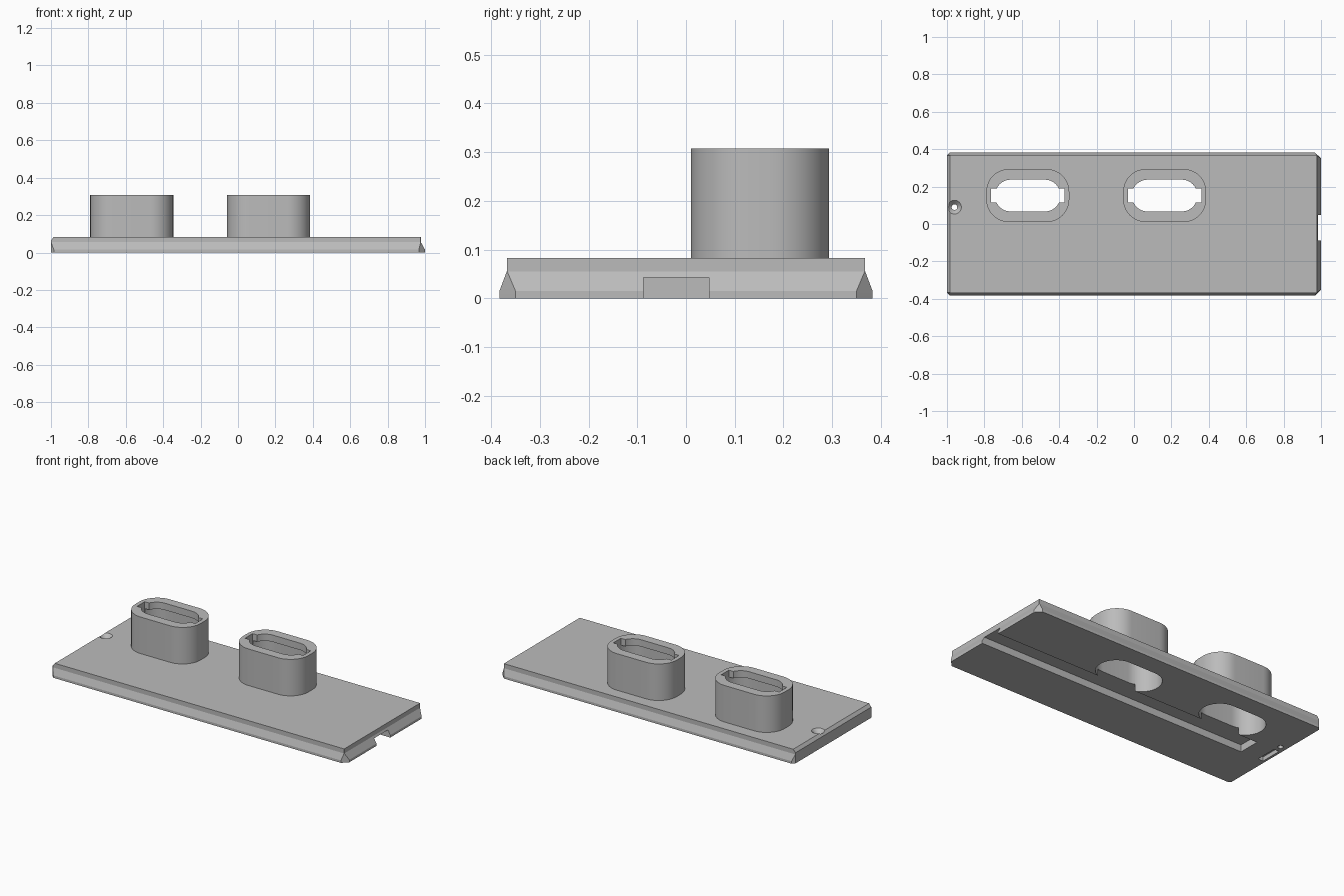
import bpy
import math

cube = bpy.data.objects.get("Cube")
if cube:
    bpy.data.objects.remove(cube, do_unlink=True)

grey = bpy.data.materials.new("plain grey")
grey.use_nodes = True
GREY = (0.5, 0.5, 0.5, 1)
grey.diffuse_color = GREY
grey.node_tree.nodes["Principled BSDF"].inputs["Base Color"].default_value = GREY


def loft(name, rings):
    """Closed solid through rings that share one point count."""
    n = len(rings[0])
    verts = [p for ring in rings for p in ring]
    faces = [list(range(n))[::-1], [len(verts) - n + i for i in range(n)]]
    for r in range(len(rings) - 1):
        for i in range(n):
            j = (i + 1) % n
            faces.append([r * n + i, r * n + j, (r + 1) * n + j, (r + 1) * n + i])
    mesh = bpy.data.meshes.new(name)
    mesh.from_pydata(verts, [], faces)
    mesh.materials.append(grey)
    obj = bpy.data.objects.new(name, mesh)
    bpy.context.collection.objects.link(obj)
    return obj


def rounded(cx, cy, hx, hy, r, z, steps=12):
    """Rounded rectangle outline at height z."""
    ring = []
    for q, (sx, sy) in enumerate([(1, 1), (-1, 1), (-1, -1), (1, -1)]):
        for k in range(steps + 1):
            a = (q + k / steps) * math.pi / 2
            ring.append((cx + sx * (hx - r) + r * math.cos(a),
                         cy + sy * (hy - r) + r * math.sin(a), z))
    return ring


def box(name, x0, x1, y0, y1, z0, z1):
    return loft(name, [[(x0, y0, z), (x1, y0, z), (x1, y1, z), (x0, y1, z)]
                       for z in (z0, z1)])


def circle(cx, cy, r, z):
    return [(cx + r * math.cos(k * math.pi / 16),
             cy + r * math.sin(k * math.pi / 16), z) for k in range(32)]


def combine(target, tool, operation):
    mod = target.modifiers.new(tool.name, 'BOOLEAN')
    mod.operation = operation
    mod.solver = 'EXACT'
    mod.object = tool
    bpy.context.view_layer.update()
    graph = bpy.context.evaluated_depsgraph_get()
    mesh = bpy.data.meshes.new_from_object(target.evaluated_get(graph))
    target.modifiers.clear()
    target.data = mesh
    bpy.data.objects.remove(tool, do_unlink=True)


def plate_ring(z, left, right, half, cut_left, cut_right):
    """Plate outline with clipped corners."""
    a, b = cut_left, cut_right
    pts = [(left + a, -half), (right - b, -half), (right, b - half), (right, half - b),
           (right - b, half), (left + a, half), (left, half - a), (left, a - half)]
    return [(x, y, z) for x, y in pts]


TOP = 0.083
plate = loft("base_plate", [
    plate_ring(0, -1, 1, 0.383, 0.015, 0.033),
    plate_ring(0.015, -1, 1, 0.383, 0.015, 0.033),
    plate_ring(0.055, -1, 0.978, 0.368, 0.001, 0.001),
    plate_ring(0.065, -1, 0.978, 0.368, 0.001, 0.001),
    plate_ring(TOP, -0.985, 0.978, 0.368, 0.001, 0.001)])

# Two oval sockets, hollow below a slotted lip
CY = 0.152
SOCKETS = (-0.568, 0.164)
for cx in SOCKETS:
    combine(plate, loft("socket", [rounded(cx, CY, 0.222, 0.142, 0.122, z)
                                   for z in (0.06, 0.307)]), 'UNION')
for cx in SOCKETS:
    combine(plate, loft("chamber", [rounded(cx, CY, 0.202, 0.113, 0.112, z)
                                    for z in (-0.1, 0.265)]), 'DIFFERENCE')
    combine(plate, loft("opening", [rounded(cx, CY, 0.175, 0.085, 0.084, z)
                                    for z in (0.2, 0.4)]), 'DIFFERENCE')
    combine(plate, box("key_slot", cx - 0.197, cx + 0.197, CY - 0.037, CY + 0.037,
                       0.21, 0.41), 'DIFFERENCE')

# Cable groove underneath, open at one end, and a small pocket at the other
combine(plate, box("groove", -0.83, 1.1, -0.087, 0.047, -0.1, 0.043), 'DIFFERENCE')
combine(plate, box("pocket", -0.985, -0.95, -0.087, 0.047, -0.1, 0.025), 'DIFFERENCE')

# Countersunk screw hole
combine(plate, loft("screw_hole", [circle(-0.96, 0.09, r, z) for r, z in
                                   ((0.015, -0.1), (0.015, 0.06), (0.037, TOP),
                                    (0.037, 0.2))]), 'DIFFERENCE')

bpy.ops.object.select_all(action='DESELECT')
plate.select_set(True)
bpy.context.view_layer.objects.active = plate
bpy.ops.object.shade_smooth_by_angle(angle=math.radians(20))
